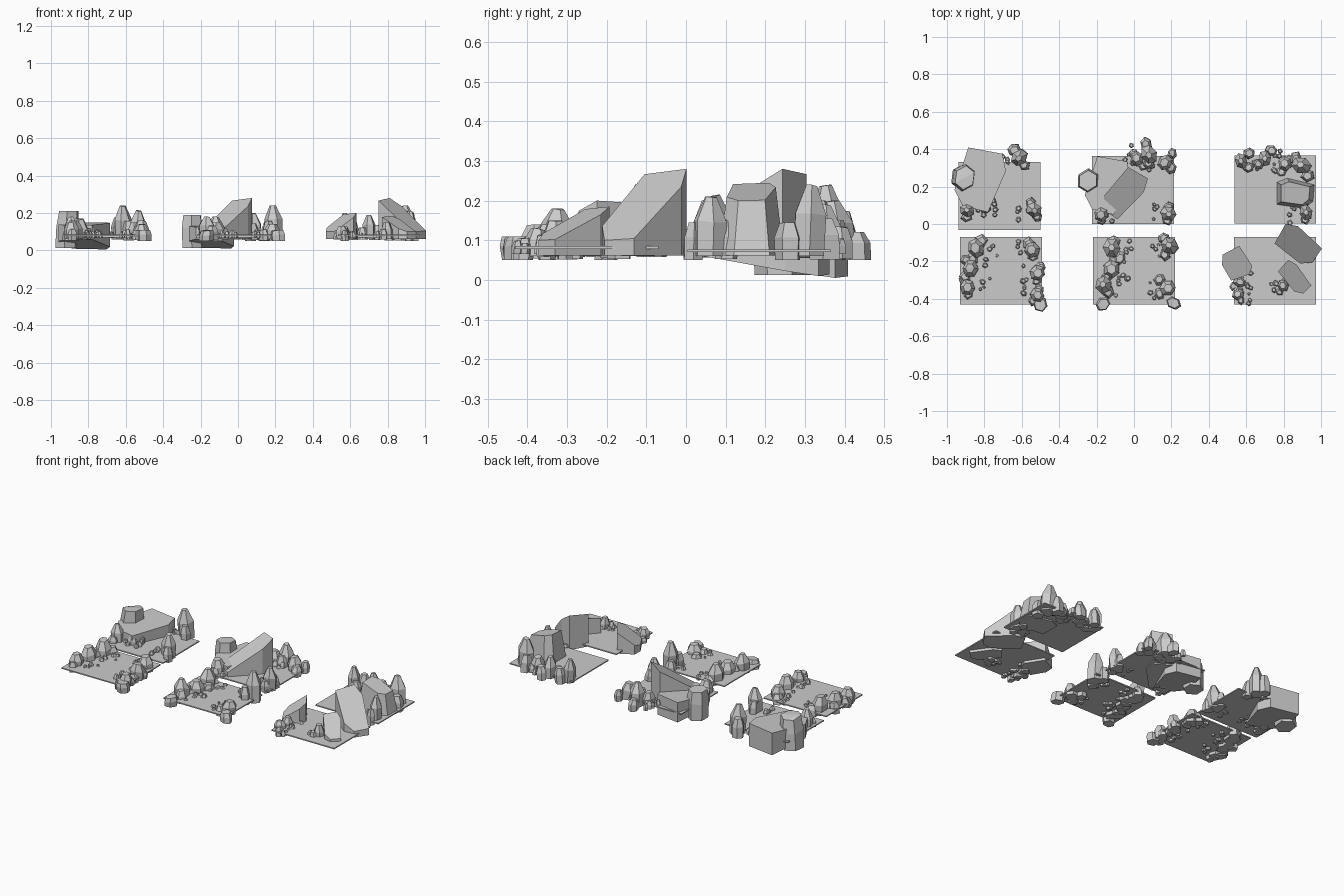
import bpy, bmesh, math, random
from mathutils import Vector, Matrix

if "Cube" in bpy.data.objects:
    bpy.data.objects.remove(bpy.data.objects["Cube"])

random.seed(4)
R = random.uniform


def hull(name, pts):
    """Flat-faced convex stone from its corner points."""
    bm = bmesh.new()
    for p in pts:
        bm.verts.new(p)
    bmesh.ops.convex_hull(bm, input=bm.verts)
    bmesh.ops.delete(bm, geom=[v for v in bm.verts if not v.link_faces], context='VERTS')
    bmesh.ops.dissolve_limit(bm, angle_limit=0.1, verts=bm.verts, edges=bm.edges)
    bmesh.ops.recalc_face_normals(bm, faces=bm.faces)
    me = bpy.data.meshes.new(name)
    bm.to_mesh(me)
    bm.free()
    bpy.context.collection.objects.link(bpy.data.objects.new(name, me))


def rock(name, x, y, r, top, base=0.06, n=6, tip=0.45):
    """Faceted stone: base ring, shoulder ring and a smaller leaning cap."""
    turn, start, squash = Matrix.Rotation(R(0, 3.1), 2), R(0, 6.3), R(.75, .95)
    lean = Vector((R(-.2, .2), R(-.2, .2))) * r
    slope = Vector((R(-.25, .25), R(-.25, .25)))
    pts = []
    for f, s in ((0, 0.95), (0.6, 1), (1, tip)):
        for i in range(n):
            a = start + math.tau * i / n
            p = turn @ Vector((math.cos(a), math.sin(a) * squash)) * r * s + lean * f
            dz = min(slope.dot(p), 0) if f else 0
            pts.append((x + p.x, y + p.y, base + (top - base) * f + dz))
    hull(name, pts)


def slab(name, x, y, length, width, angle, low, high, base=(.062, .062), taper=1):
    """Chipped block whose top climbs from low to high along its length."""
    turn = Matrix.Rotation(math.radians(angle), 2)
    outline = ((1, -.6), (.85, 1), (-.6, 1), (-1, .4), (-.95, -.8), (.5, -1))
    pts = []
    for u, v in outline:
        f = (u + 1) / 2
        for (z0, z1), s in ((base, 1), ((low, high), taper)):
            p = turn @ Vector((u * length / 2, v * width / 2)) * s
            pts.append((x + p.x, y + p.y, z0 + (z1 - z0) * f))
    hull(name, pts)


def group(tile, x, y, r, top):
    """Main stone, lower companions strung along the tile edge, and pebbles."""
    rock(tile + "_stone", x, y, r, top, tip=.35 if top > .17 else .55)
    for k in (-1, 1):
        rock(tile + "_small_stone", x + R(-.9, .9) * r, y + k * r * R(.7, 1), r * R(.6, .8),
             .06 + (top - .06) * R(.4, .65), R(.05, .06), random.choice((5, 6)), .6)
    inward = 1 if x < centre[tile][0] else -1
    for i in range(4):
        s = R(.009, .018)
        rock(tile + "_pebble", x + inward * r * R(1.2, 2), y + R(-.06, .05), s,
             .085 + s * R(.5, 1.5), .065, 5, .6)


# six thin square ground plates
centre = {"back_left": (-.72, .15), "back_mid": (-.005, .182), "back_right": (.755, .185),
          "front_left": (-.71, -.25), "front_mid": (0, -.25), "front_right": (.753, -.25)}
for tile, (cx, cy) in centre.items():
    z = .07 if cy > 0 else .078
    hull(tile + "_ground", [(cx + i * .219, cy + j * .181, h)
                            for i in (-1, 1) for j in (-1, 1) for h in (z, z + .007)])

# stone groups per tile: x, y, radius, top height
groups = {
    "back_left": ((-.61, .36, .05, .24), (-.54, .08, .045, .215), (-.89, .07, .042, .18), (-.79, .08, .03, .13)),
    "back_mid": ((.08, .375, .055, .20), (.02, .345, .04, .15), (.17, .33, .045, .16), (.18, .06, .045, .20),
                 (-.17, .055, .042, .16)),
    "back_right": ((.575, .335, .045, .20), (.70, .35, .045, .19), (.90, .31, .055, .24), (.81, .32, .04, .15),
                   (.92, .06, .045, .21)),
    "front_left": ((-.84, -.13, .055, .17), (-.87, -.24, .05, .16), (-.89, -.34, .045, .15),
                   (-.54, -.14, .045, .15), (-.52, -.26, .045, .16), (-.52, -.38, .042, .14)),
    "front_mid": ((-.12, -.13, .055, .18), (-.12, -.24, .05, .15), (-.16, -.33, .048, .18),
                  (.195, -.12, .05, .24), (.175, -.34, .045, .14)),
    "front_right": ((.56, -.38, .035, .13), (.56, -.31, .035, .13), (.80, -.33, .035, .15)),
}
for tile, rows in groups.items():
    for row in rows:
        group(tile, *row)
# flat stones lying over the front edge
for x, tile in ((-.50, "front_left"), (-.17, "front_mid"), (.215, "front_mid")):
    rock(tile + "_edge_stone", x, -.425, .042, .11, .05, tip=.8)

# big ledges at the back with a boulder on the outer end
slab("back_left_ledge", -.82, .24, .33, .23, 72, .135, .15, (.06, .005))
slab("back_mid_ledge", -.14, .21, .30, .20, 72, .125, .14, (.06, .01))
rock("back_left_boulder", -.92, .25, .076, .21, .012, tip=.85)
rock("back_mid_boulder", -.245, .235, .066, .19, .012, tip=.85)

# large leaning wedges, shards and blocks
slab("back_mid_wedge", -.05, .165, .28, .15, 50, .10, .28)
slab("back_right_block", .86, .165, .21, .15, 172, .20, .245, taper=.75)
slab("front_right_shard", .878, -.108, .24, .15, 142, .10, .28)
slab("front_right_low_shard", .86, -.285, .19, .10, 129, .10, .185)
slab("front_right_tilted_block", .548, -.215, .14, .16, 28, .10, .20)
